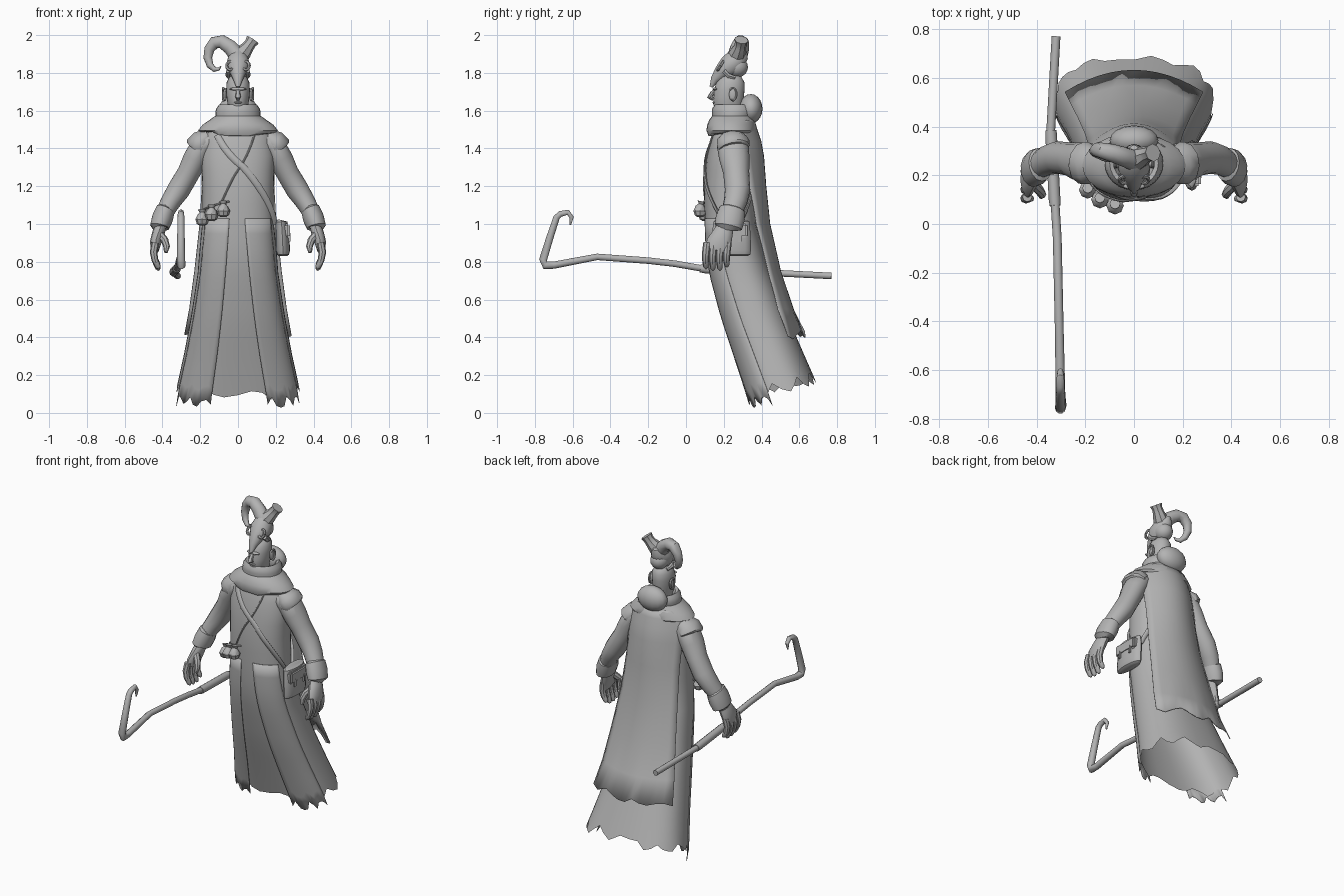
import bpy, bmesh, math, random
from mathutils import Vector as V, Matrix

random.seed(7)
grey = bpy.data.materials.new("plain_grey")
grey.diffuse_color = (0.45, 0.45, 0.45, 1)


def finish(name, bm, thick=0):
    bmesh.ops.recalc_face_normals(bm, faces=bm.faces[:])
    me = bpy.data.meshes.new(name)
    bm.to_mesh(me)
    bm.free()
    me.materials.append(grey)
    ob = bpy.data.objects.new(name, me)
    bpy.context.collection.objects.link(ob)
    if thick:
        m = ob.modifiers.new("thickness", 'SOLIDIFY')
        m.thickness = thick
        m.offset = 0
    return ob


def loft(name, rings, closed=True, caps=True, thick=0):
    """Skin a surface through rows of points."""
    bm = bmesh.new()
    rows = [[bm.verts.new(p) for p in r] for r in rings]
    n = len(rows[0])
    for a, b in zip(rows, rows[1:]):
        for i in range(n if closed else n - 1):
            j = (i + 1) % n
            bm.faces.new((a[i], a[j], b[j], b[i]))
    if closed and caps:
        bm.faces.new(rows[0])
        bm.faces.new(rows[-1])
    return finish(name, bm, thick)


def tube(name, pts, radii, ref=(0, 1, 0), sides=10):
    """Tube through points; each radius is a number or (along ref, across)."""
    pts = [V(p) for p in pts]
    if not isinstance(radii, list):
        radii = [radii] * len(pts)
    rings = []
    for i, p in enumerate(pts):
        t = (pts[min(i + 1, len(pts) - 1)] - pts[max(i - 1, 0)]).normalized()
        u = (V(ref) - t * V(ref).dot(t)).normalized()
        w = t.cross(u)
        r = radii[i] if isinstance(radii[i], tuple) else (radii[i], radii[i])
        rings.append([p + u * r[0] * math.cos(a) + w * r[1] * math.sin(a)
                      for a in (k * math.tau / sides for k in range(sides))])
    return loft(name, rings)


def blob(name, loc, size):
    bm = bmesh.new()
    bmesh.ops.create_uvsphere(bm, u_segments=16, v_segments=10, radius=1,
                              matrix=Matrix.LocRotScale(V(loc), None, V(size)))
    return finish(name, bm)


def box(name, loc, size, bevel=0.004):
    bm = bmesh.new()
    bmesh.ops.create_cube(bm, size=1, matrix=Matrix.LocRotScale(V(loc), None, V(size)))
    bmesh.ops.bevel(bm, geom=bm.edges[:], offset=bevel, segments=2, affect='EDGES')
    return finish(name, bm)


def oval(z, cy, rx, ry, n=24):
    return [V((rx * math.sin(a), cy - ry * math.cos(a), z))
            for a in (k * math.tau / n for k in range(n))]


# Body profile: height, centre y, half width, half depth
BODY = [(1.53, .24, .11, .08), (1.47, .24, .175, .105), (1.36, .235, .195, .125),
        (1.2, .23, .188, .135), (1.0, .235, .19, .135), (.85, .26, .205, .15),
        (.75, .285, .212, .157), (.5, .367, .25, .175), (.3, .443, .288, .186),
        (.15, .5, .322, .195), (0, .55, .345, .2)]


def body(a, z, off=0):
    for p, q in zip(BODY, BODY[1:]):
        if z >= q[0]:
            break
    f = (z - p[0]) / (q[0] - p[0])
    cy, rx, ry = (p[k] + (q[k] - p[k]) * f for k in (1, 2, 3))
    s, c = math.sin(a), math.cos(a)
    power = .88 - .08 * max(0, min(1, 1 - z))
    pw = lambda v: math.copysign(abs(v) ** power, v)
    return V(((rx + off) * pw(s), cy - (ry + off) * pw(c), z))


def teeth(n, amp):
    """Ragged hem offsets: uneven points every two columns."""
    return [(random.uniform(.3, 1) if k % 4 < 2 else random.uniform(-1, -.2)) * amp
            if k % 2 else random.uniform(-.5, .5) * amp for k in range(n)]


def cloth_z(a, top, base, t, jag):
    return max(.008, top + (base + .04 * (1 - math.cos(a)) - top) * t + jag * t ** 5)


# Torso and ragged skirt in one robe
N = 40
ANGLES = [k * math.tau / N for k in range(N)]
jags = teeth(N, .035)
loft("robe", [[body(a, z) for a in ANGLES] for z in (1.53, 1.47, 1.42, 1.36, 1.28, 1.2, 1.1)]
     + [[body(a, cloth_z(a, 1.0, .1, t / 10, jags[k])) for k, a in enumerate(ANGLES)]
        for t in range(11)], caps=False)


# Overlapping coat panels at the front
def panel(name, t0, t1, b0, b1, base, off, cols=11):
    jag = teeth(cols + 1, .04)
    rows = []
    for r in range(13):
        t = r / 12
        lift = off * min(1, t * 3)
        rows.append([])
        for c in range(cols + 1):
            a = (t0 + (t1 - t0) * c / cols) * (1 - t) + (b0 + (b1 - b0) * c / cols) * t
            rows[-1].append(body(a, cloth_z(a, 1.03, base, t, jag[c]),
                                 .001 + lift * (1 - (c / cols) ** 4)))
    loft(name, rows, closed=False, thick=.003)


panel("left_coat_panel", -.2, -1.1, -.34, -1.25, .045, .01)
panel("right_coat_panel", .15, 1.1, .38, 1.25, .045, .01)

# Long back cape: height, back y, half width, forward curl
CAPE = [(1.55, .36, .12, .04), (1.5, .375, .17, .085), (1.44, .395, .19, .1),
        (1.36, .41, .192, .1), (1.2, .422, .19, .085), (1.0, .443, .202, .07),
        (.75, .5, .23, .065), (.55, .567, .257, .08), (.41, .63, .283, .09)]
hem = teeth(13, .025)
rows = [[V((w * u, y - f * u * u, z + (hem[k] if i == 8 else 0)))
         for k, u in enumerate(c / 6 - 1 for c in range(13))]
        for i, (z, y, w, f) in enumerate(CAPE)]
loft("cape", rows, closed=False, thick=.006)

# Cowl with rolled neck, and hood hanging behind
COWL = [(1.47, .24, .203, .122), (1.495, .24, .212, .132), (1.525, .24, .188, .128),
        (1.555, .243, .145, .118), (1.572, .247, .12, .108), (1.59, .25, .12, .112),
        (1.612, .25, .115, .111), (1.632, .25, .1, .097), (1.625, .25, .083, .08),
        (1.58, .25, .06, .06)]
rings = [oval(*r) for r in COWL]
for k, p in enumerate(rings[0]):
    p.z += random.uniform(-.012, .004) + .025 * abs(p.x) / .207
loft("cowl", rings)
blob("hood", (0, .343, 1.61), (.1, .062, .078))

# Head with face
loft("head", [oval(*r) for r in [(1.56, .24, .045, .05), (1.61, .225, .048, .07),
     (1.635, .222, .055, .078), (1.67, .226, .06, .08), (1.71, .229, .063, .081),
     (1.75, .235, .06, .074), (1.78, .238, .045, .055), (1.795, .24, .02, .025)]])
tube("nose", [(0, .16, 1.715), (0, .137, 1.69), (0, .126, 1.672), (0, .145, 1.66)],
     [.008, .012, .015, .009], ref=(1, 0, 0), sides=8)
blob("brow", (0, .155, 1.715), (.045, .014, .009))
blob("lips", (0, .15, 1.643), (.022, .01, .006))
for s, side in ((-1, "left"), (1, "right")):
    blob(side + "_ear", (s * .069, .248, 1.685), (.01, .02, .036))
    tube(side + "_ear_rim", [(s * .078, .248 + .02 * math.sin(a), 1.688 + .034 * math.cos(a))
         for a in (k * .55 - .9 for k in range(9))], .006, ref=(1, 0, 0), sides=6)

# Animal skull headdress with one curled horn and one broken horn
tube("skull", [(0, .132, 1.725), (0, .153, 1.765), (0, .187, 1.802), (0, .228, 1.835),
               (0, .265, 1.87), (0, .285, 1.9), (0, .297, 1.925)],
     [(.01, .008), (.026, .024), (.042, .042), (.066, .06), (.056, .06), (.04, .05),
      (.02, .03)], ref=(1, 0, 0), sides=14)
blob("skull_back", (0, .268, 1.83), (.055, .06, .055))
for s, side in ((-1, "left"), (1, "right")):
    tube(side + "_eye_socket", [(s * (.042 + .018 * math.cos(a)), .182 + .014 * math.sin(a),
         1.838 + .022 * math.sin(a)) for a in (k * math.tau / 12 for k in range(13))],
         .008, ref=(.3, -1, .6), sides=6)
    tube(side + "_cheek_bone", [(s * .05, .2, 1.81), (s * .052, .225, 1.785),
         (s * .045, .26, 1.775)], [.014, .014, .01], ref=(1, 0, 0), sides=6)
tube("curled_horn", [(0, .262, 1.885), (-.04, .275, 1.935), (-.085, .29, 1.965),
     (-.125, .3, 1.96), (-.152, .305, 1.925), (-.16, .3, 1.88), (-.148, .287, 1.84),
     (-.125, .272, 1.818), (-.103, .262, 1.82), (-.09, .258, 1.835)],
     [.045, .041, .037, .034, .029, .024, .019, .014, .009, .003])
tube("broken_horn", [(0, .262, 1.88), (.03, .275, 1.91), (.05, .285, 1.935),
     (.066, .29, 1.957), (.078, .293, 1.975)], [.05, .043, .034, .031, .037], sides=8)

# Arms, cuffs and hands, mirrored
for s, side in ((-1, "left"), (1, "right")):
    P = lambda pts: [(s * x, y, z) for x, y, z in pts]
    tube(side + "_arm", P([(.12, .245, 1.44), (.185, .248, 1.42), (.225, .256, 1.345),
         (.262, .266, 1.27), (.315, .273, 1.18), (.355, .262, 1.12), (.395, .238, 1.05)]),
         [(.07, .06), (.085, .066), (.08, .067), (.069, .061), (.067, .062), (.062, .054),
          (.054, .047)], sides=14)
    tube(side + "_shoulder_rag", P([(.15, .245, 1.465), (.19, .248, 1.438),
         (.208, .25, 1.41), (.214, .252, 1.4)]),
         [(.06, .045), (.088, .063), (.088, .072), (.08, .064)], sides=11)
    tube(side + "_cuff", P([(.377, .247, 1.08), (.384, .244, 1.075), (.4, .234, 1.03),
         (.415, .224, .985), (.413, .222, .975)]),
         [(.05, .035), (.07, .052), (.077, .057), (.074, .052), (.055, .035)], sides=14)
    tube(side + "_palm", P([(.405, .215, 1.0), (.422, .195, .95), (.437, .175, .9),
         (.44, .163, .86)]), [(.04, .03), (.054, .033), (.066, .03), (.063, .021)], sides=12)
    for i in range(4):
        y, d = .107 + .037 * i, (.008, 0, 0, .018)[i]
        tube(f"{side}_finger_{i + 1}", P([(.438, y + .004, .9), (.447, y - .002, .85),
             (.44, y - .004, .81), (.423, y - .002, .765 + d), (.418, y, .755 + d)]),
             [.02, .02, .018, .014, .006], sides=8)
    tube(side + "_thumb", P([(.415, .165, .945), (.388, .138, .915), (.378, .122, .88),
         (.382, .112, .85)]), [.022, .02, .018, .01], sides=8)


# Straps running around the torso
def strap(name, a0, z0, a1, z1, r, n=14):
    tube(name, [body(a0 + (a1 - a0) * k / n, z0 + (z1 - z0) * k / n, .004)
                for k in range(n + 1)], r, sides=8)


strap("front_strap", -.62, 1.47, 1.4, 1.0, (.008, .018))
strap("back_strap", 1.9, 1.0, 3.75, 1.47, (.008, .016))
strap("thin_cord", .45, 1.47, -.45, 1.1, .005)
strap("pouch_cord", -1.3, 1.07, -.2, 1.12, .005)

# Satchel with flap and small buckles
tube("satchel", [(.232, .24, 1.02), (.23, .24, 1.012), (.234, .24, .95), (.238, .24, .86),
                 (.238, .24, .838), (.238, .24, .83)],
     [(.085, .022), (.095, .032), (.102, .036), (.104, .038), (.1, .032), (.085, .02)], sides=16)
box("satchel_flap", (.25, .24, .965), (.05, .17, .075), .01)
for y in (.195, .285):
    box("satchel_buckle", (.272, y, .93), (.012, .018, .05), .003)

# Belt pouches
for i, (x, y, z) in enumerate([(-.19, .14, 1.03), (-.14, .1, 1.055), (-.078, .075, 1.075)]):
    tube(f"pouch_{i + 1}", [(x, y, z - .038), (x, y, z - .03), (x, y, z - .005),
         (x, y, z + .018), (x, y + .005, z + .03), (x, y + .008, z + .045)],
         [.014, .028, .036, .024, .013, .022], sides=8)

# Crooked staff and its grip
tube("staff", [(-.32, .77, .725), (-.342, .38, .745), (-.325, .1, .762), (-.315, -.06, .79),
     (-.312, -.2, .806), (-.306, -.47, .826), (-.302, -.7, .782), (-.3, -.745, .782),
     (-.302, -.757, .81), (-.302, -.72, .93), (-.302, -.685, 1.035), (-.302, -.665, 1.053),
     (-.302, -.625, 1.062), (-.302, -.605, 1.035), (-.302, -.612, .995)],
     [.018, .018, .018, .018, .018, .018, .02, .023, .022, .02, .018, .017, .015, .012, .004],
     ref=(1, 0, 0))
tube("staff_grip", [(-.341, .385, .745), (-.34, .36, .746), (-.326, .1, .762), (-.324, .075, .765)],
     [.023, .024, .024, .022], ref=(1, 0, 0))

# Smooth shading with sharp edges kept
for ob in bpy.context.scene.objects:
    ob.select_set(True)
    bpy.context.view_layer.objects.active = ob
bpy.ops.object.shade_smooth_by_angle(angle=math.radians(40))
